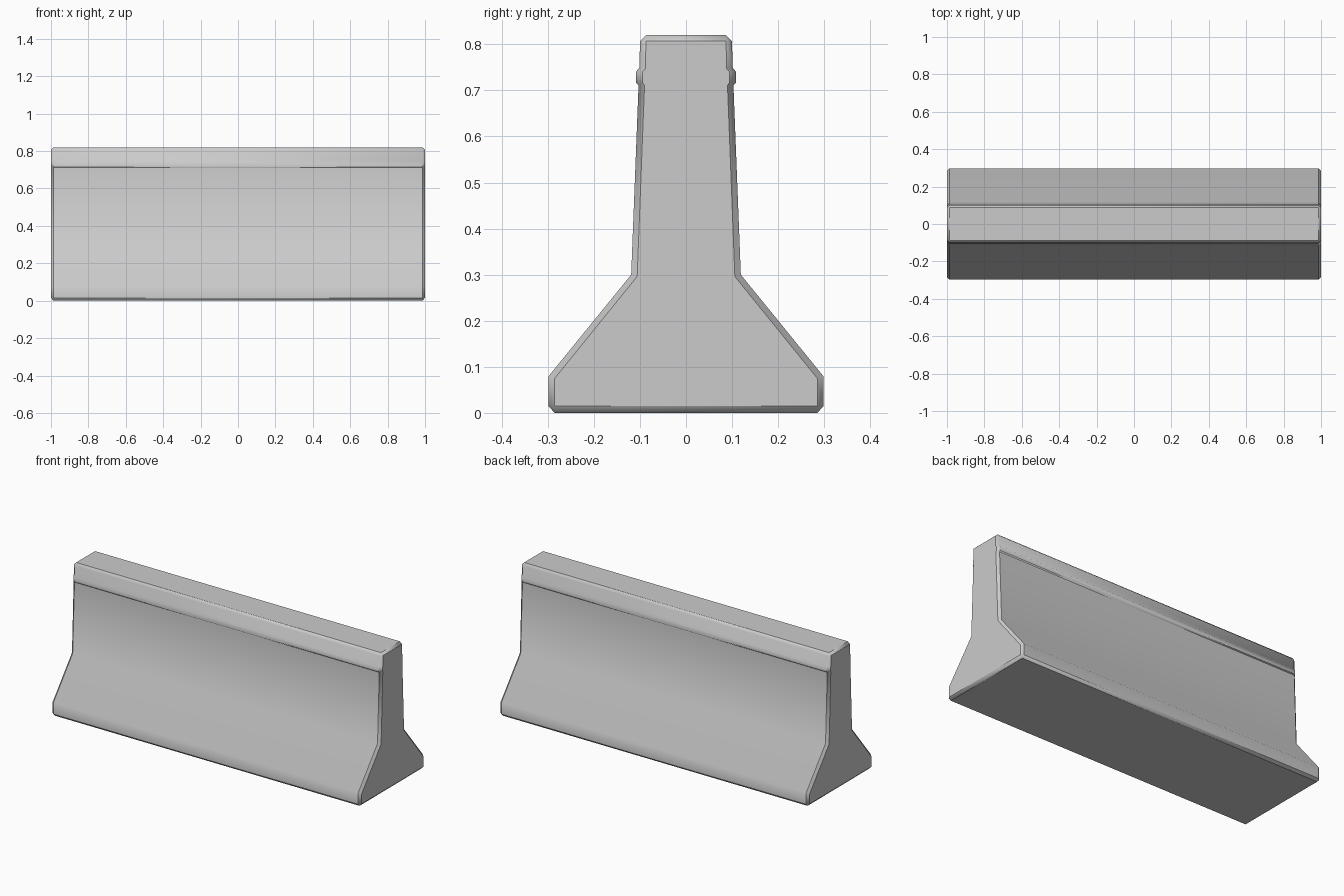
import bpy
import bmesh
import math

cube = bpy.data.objects.get("Cube")
if cube:
    bpy.data.objects.remove(cube, do_unlink=True)

# Concrete colour
concrete = bpy.data.materials.new("concrete_grey")
concrete.use_nodes = True
grey = (0.6, 0.6, 0.6, 1)
concrete.diffuse_color = grey
concrete.node_tree.nodes["Principled BSDF"].inputs["Base Color"].default_value = grey

# Half cross-sections (y, z): full body and the smaller bevelled end face
body_half = [(0.285, 0), (0.298, 0.014), (0.298, 0.08), (0.119, 0.30),
             (0.103, 0.711), (0.108, 0.716), (0.108, 0.741), (0.101, 0.75),
             (0.1, 0.806), (0.087, 0.82)]
end_half = [(0.285, 0.015), (0.285, 0.015), (0.285, 0.075), (0.106, 0.296),
            (0.09, 0.711), (0.094, 0.716), (0.094, 0.741), (0.088, 0.747),
            (0.087, 0.807), (0.087, 0.807)]


def add_ring(bm, half, x):
    outline = half + [(-y, z) for y, z in reversed(half)]
    return [bm.verts.new((x, y, z)) for y, z in outline]


# Barrier body: four cross-sections bridged along its length
bm = bmesh.new()
rings = [add_ring(bm, half, x) for half, x in
         ((end_half, -1), (body_half, -0.986), (body_half, 0.986), (end_half, 1))]
for a, b in zip(rings, rings[1:]):
    for i in range(len(a)):
        j = (i + 1) % len(a)
        bm.faces.new((a[i], a[j], b[j], b[i]))
bm.faces.new(rings[0])
bm.faces.new(rings[-1])
bmesh.ops.remove_doubles(bm, verts=bm.verts, dist=0.0005)
bmesh.ops.recalc_face_normals(bm, faces=bm.faces)

mesh = bpy.data.meshes.new("concrete_barrier")
bm.to_mesh(mesh)
bm.free()
mesh.materials.append(concrete)
barrier = bpy.data.objects.new("concrete_barrier", mesh)
bpy.context.collection.objects.link(barrier)

# Soft shading over the sloped sides, crisp bevel and ridge edges
bpy.ops.object.select_all(action="DESELECT")
barrier.select_set(True)
bpy.context.view_layer.objects.active = barrier
bpy.ops.object.shade_smooth_by_angle(angle=math.radians(42))
